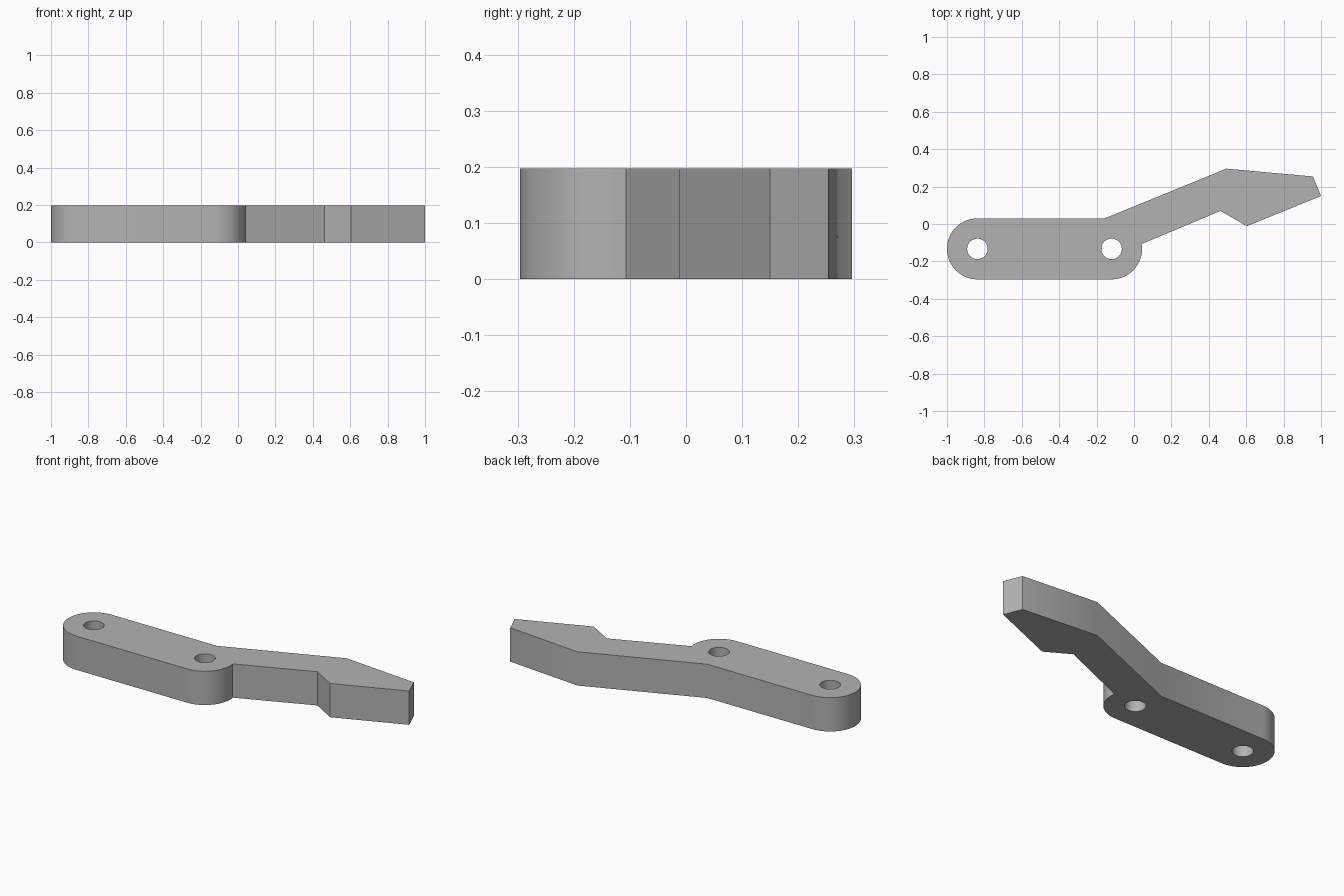
import bpy
from math import cos, sin, radians

old = bpy.data.objects.get("Cube")
if old:
    bpy.data.objects.remove(old)

HEIGHT = 0.197
PIVOT_Y = -0.133
LEFT_X, RIGHT_X = -0.837, -0.12
END_R, HOLE_R = 0.163, 0.055


def arc(cx, start, end, radius, steps):
    """Points along an arc around a pivot, angles in degrees."""
    angles = [radians(start + (end - start) * i / steps) for i in range(steps + 1)]
    return [(cx + radius * cos(a), PIVOT_Y + radius * sin(a)) for a in angles]


def add_loop(curve, points):
    """Closed straight-segment loop; inner loops become holes."""
    spline = curve.splines.new('POLY')
    spline.points.add(len(points) - 1)
    for p, (x, y) in zip(spline.points, points):
        p.co = (x, y, 0, 1)
    spline.use_cyclic_u = True


# Plate outline: rounded bar, then the bent arm with its hooked tip
outline = arc(LEFT_X, 90, 270, END_R, 32)
outline += arc(RIGHT_X, -90, 9.2, END_R, 18)
outline += [(0.463, 0.07), (0.603, -0.012), (1.0, 0.15),
            (0.957, 0.254), (0.494, 0.296), (-0.157, 0.03)]

curve = bpy.data.curves.new("lever_profile", 'CURVE')
curve.dimensions = '2D'
curve.fill_mode = 'BOTH'
curve.extrude = HEIGHT / 2
add_loop(curve, outline)

# Pivot holes
for x in (LEFT_X, RIGHT_X):
    add_loop(curve, arc(x, 0, 348.75, HOLE_R, 31))

lever = bpy.data.objects.new("lever_plate", curve)
lever.location.z = HEIGHT / 2
bpy.context.collection.objects.link(lever)
bpy.ops.object.select_all(action='DESELECT')
lever.select_set(True)
bpy.context.view_layer.objects.active = lever
bpy.ops.object.convert(target='MESH')
lever = bpy.context.object

# Weld caps to walls and make normals consistent
bpy.ops.object.mode_set(mode='EDIT')
bpy.ops.mesh.select_all(action='SELECT')
bpy.ops.mesh.remove_doubles(threshold=0.0005)
bpy.ops.mesh.normals_make_consistent(inside=False)
bpy.ops.object.mode_set(mode='OBJECT')
bpy.ops.object.shade_smooth_by_angle(angle=radians(30))

# Grey metal
GREY = (0.45, 0.45, 0.45, 1)
metal = bpy.data.materials.new("grey_metal")
metal.use_nodes = True
metal.diffuse_color = GREY
metal.node_tree.nodes["Principled BSDF"].inputs["Base Color"].default_value = GREY
lever.data.materials.clear()
lever.data.materials.append(metal)
